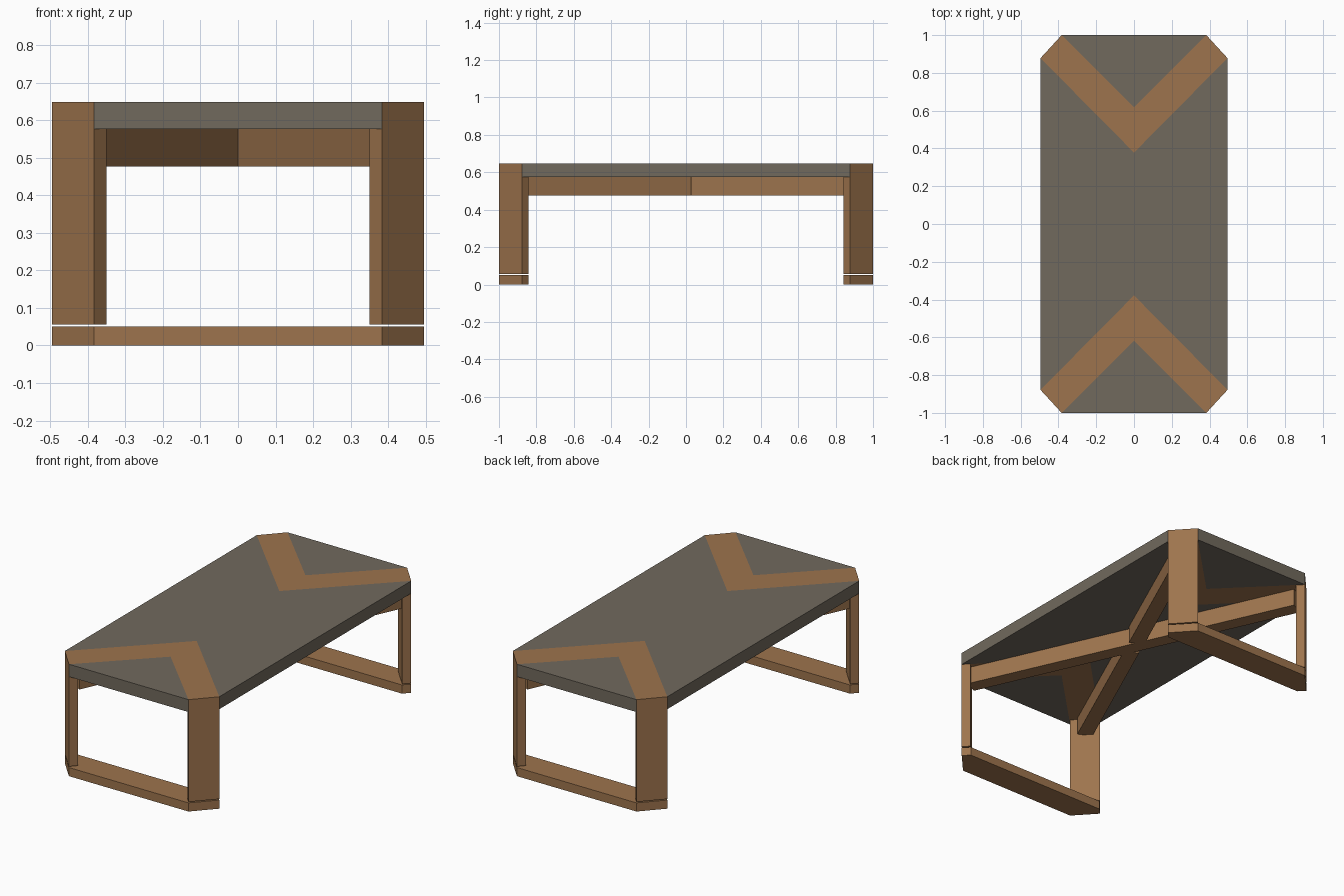
import bpy, bmesh, math
from mathutils import Vector

if "Cube" in bpy.data.objects:
    bpy.data.objects.remove(bpy.data.objects["Cube"])


def material(name, rgb):
    m = bpy.data.materials.new(name)
    m.diffuse_color = (*rgb, 1)
    m.use_nodes = True
    m.node_tree.nodes["Principled BSDF"].inputs["Base Color"].default_value = m.diffuse_color
    return m


WOOD = material("warm wood", (0.34, 0.175, 0.075))
GREY = material("grey panel", (0.165, 0.142, 0.11))


def prism(name, outline, z0, z1, mat):
    """Extrude a plan outline from z0 to z1."""
    bm = bmesh.new()
    face = bm.faces.new([bm.verts.new((x, y, z0)) for x, y in outline])
    ext = bmesh.ops.extrude_face_region(bm, geom=[face])["geom"]
    for v in ext:
        if isinstance(v, bmesh.types.BMVert):
            v.co.z = z1
    bmesh.ops.recalc_face_normals(bm, faces=bm.faces)
    me = bpy.data.meshes.new(name)
    bm.to_mesh(me)
    bm.free()
    me.materials.append(mat)
    ob = bpy.data.objects.new(name, me)
    bpy.context.collection.objects.link(ob)
    return ob


def flip(points, sx, sy):
    return [(x * sx, y * sy) for x, y in points]


X, Y = 0.495, 1.0            # half size of the top
CX, CY = 0.383, 0.878        # where the clipped corners start
TIP_IN, TIP_OUT = 0.378, 0.617
Z_TOP, Z_UNDER, Z_BEAM, Z_FOOT = 0.648, 0.576, 0.476, 0.05

# middle panel of the top
prism("top_middle_panel",
      [(X, -CY), (X, CY), (0, TIP_IN), (-X, CY), (-X, -CY), (0, -TIP_IN)],
      Z_UNDER, Z_TOP, GREY)

for sy, end in ((-1, "front"), (1, "back")):
    # end panel and the wooden chevron set flush in the top
    prism(end + "_end_panel", flip([(0, TIP_OUT), (CX, Y), (-CX, Y)], 1, sy),
          Z_UNDER, Z_TOP, GREY)
    prism(end + "_chevron",
          flip([(0, TIP_IN), (X, CY), (CX, Y), (0, TIP_OUT), (-CX, Y), (-X, CY)], 1, sy),
          Z_UNDER, Z_TOP, WOOD)
    # floor bar with clipped corners
    prism(end + "_foot_bar",
          flip([(CX, Y), (X, CY), (0.46, 0.842), (-0.46, 0.842), (-X, CY), (-CX, Y)], 1, sy),
          0, Z_FOOT, WOOD)
    # legs standing across the clipped corners
    for sx, side in ((-1, "left"), (1, "right")):
        prism(f"{end}_{side}_leg",
              flip([(CX, Y), (X, CY), (0.462, 0.842), (0.35, 0.964)], sx, sy),
              Z_FOOT + 0.006, Z_UNDER, WOOD)


# crossed beams under the top, running from leg to leg
def beam(name, a, b, width):
    a, b = Vector(a), Vector(b)
    d = (b - a).normalized()
    n = Vector((-d.y, d.x)) * width / 2
    prism(name, [tuple(p) for p in (a + n, b + n, b - n, a - n)], Z_BEAM, Z_UNDER, WOOD)


END = (0.408, 0.905)
beam("long_cross_beam", (END[0], -END[1]), (-END[0], END[1]), 0.085)
for s, end in ((-1, "front"), (1, "back")):
    beam(end + "_half_cross_beam", (0.02 * s, 0.045 * s), (END[0] * s, END[1] * s), 0.085)
